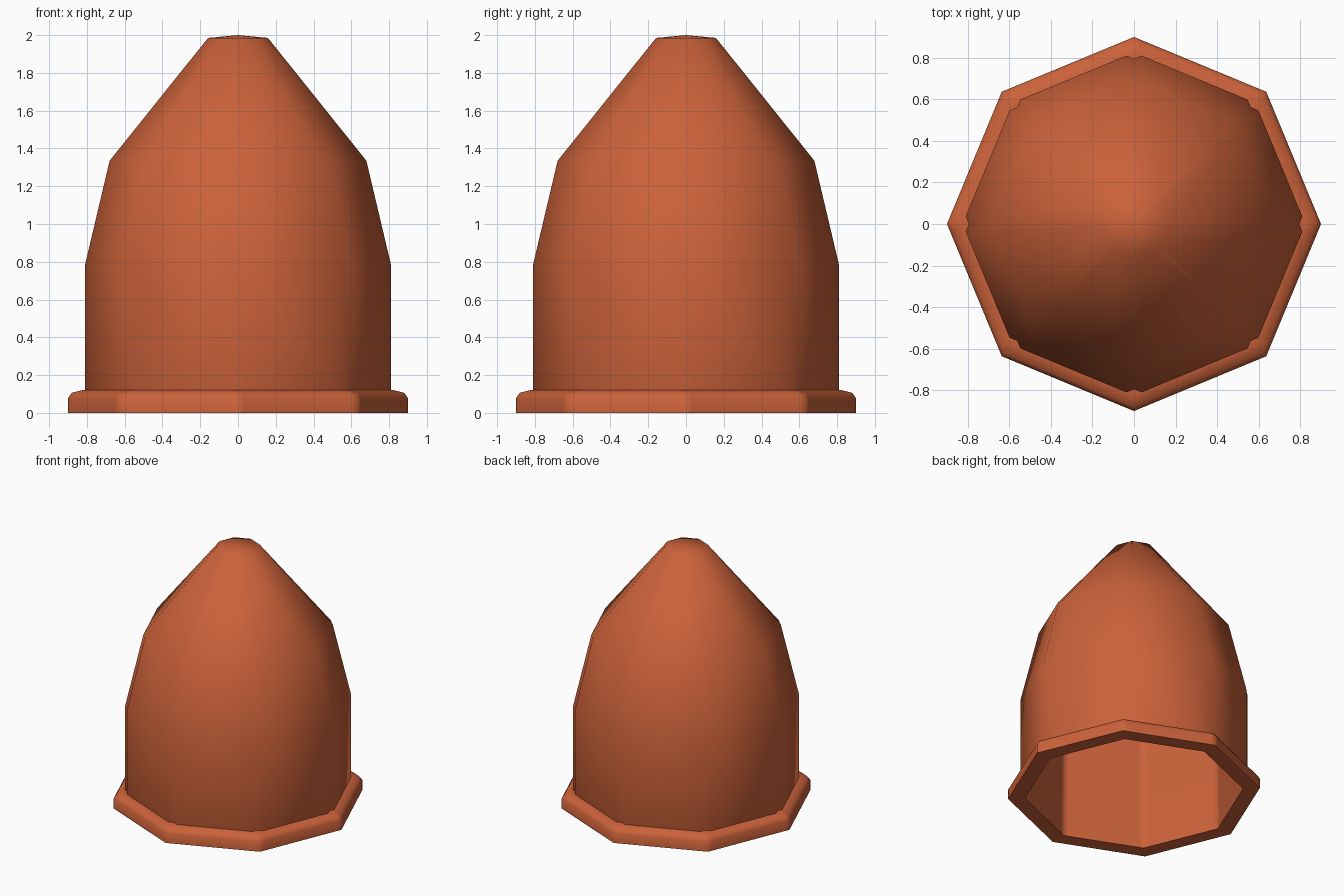
import bpy, bmesh, math

if "Cube" in bpy.data.objects:
    bpy.data.objects.remove(bpy.data.objects["Cube"])

clay = bpy.data.materials.new("terracotta orange")
clay.diffuse_color = (0.60, 0.122, 0.042, 1)
clay.use_nodes = True
clay.node_tree.nodes["Principled BSDF"].inputs["Base Color"].default_value = clay.diffuse_color


def octagon_ring(bm, r, z, half=0.03, depth=0.0):
    """Octagon with corner radius r; each corner carries a groove of given half width and depth."""
    ring = []
    for k in range(8):
        a = math.radians(45 * k)
        for t in (-1, 0, 1):
            radial = r - depth if t == 0 else r - half * math.tan(math.pi / 8)
            tang = t * half
            ring.append(bm.verts.new((radial * math.cos(a) - tang * math.sin(a),
                                      radial * math.sin(a) + tang * math.cos(a), z)))
    return ring


def loft(name, profile, top=None, inner_top=None, angle=50):
    bm = bmesh.new()
    rings = [octagon_ring(bm, *p) for p in profile]
    for a, b in zip(rings, rings[1:]):
        for i in range(24):
            j = (i + 1) % 24
            bm.faces.new((a[i], b[i], b[j], a[j]))
    for ring, z in ((rings[0], top), (rings[-1], inner_top)):
        if z is not None:
            tip = bm.verts.new((0, 0, z))
            for i in range(24):
                bm.faces.new((ring[i], ring[(i + 1) % 24], tip))
    bmesh.ops.recalc_face_normals(bm, faces=bm.faces)
    mesh = bpy.data.meshes.new(name)
    bm.to_mesh(mesh)
    bm.free()
    obj = bpy.data.objects.new(name, mesh)
    bpy.context.collection.objects.link(obj)
    mesh.materials.append(clay)
    bpy.ops.object.select_all(action='DESELECT')
    obj.select_set(True)
    bpy.context.view_layer.objects.active = obj
    bpy.ops.object.shade_smooth_by_angle(angle=math.radians(angle))
    return obj


# Hollow tapered shell: outside from tip to base, then inside back to the tip
loft("domed_shell", [
    (0.162, 1.985, 0.008, 0.004),
    (0.692, 1.335, 0.030, 0.020),
    (0.825, 0.785, 0.037, 0.030),
    (0.825, 0.100, 0.037, 0.030),
    (0.780, 0.000),
    (0.770, 0.785),
    (0.640, 1.320),
    (0.130, 1.940, 0.008),
], top=2.0, inner_top=1.955, angle=60)

# Octagonal base flange with chamfered rim
loft("base_flange", [
    (0.790, 0.122),
    (0.825, 0.120),
    (0.880, 0.106),
    (0.900, 0.078),
    (0.900, 0.000),
    (0.780, 0.000),
], angle=50)
